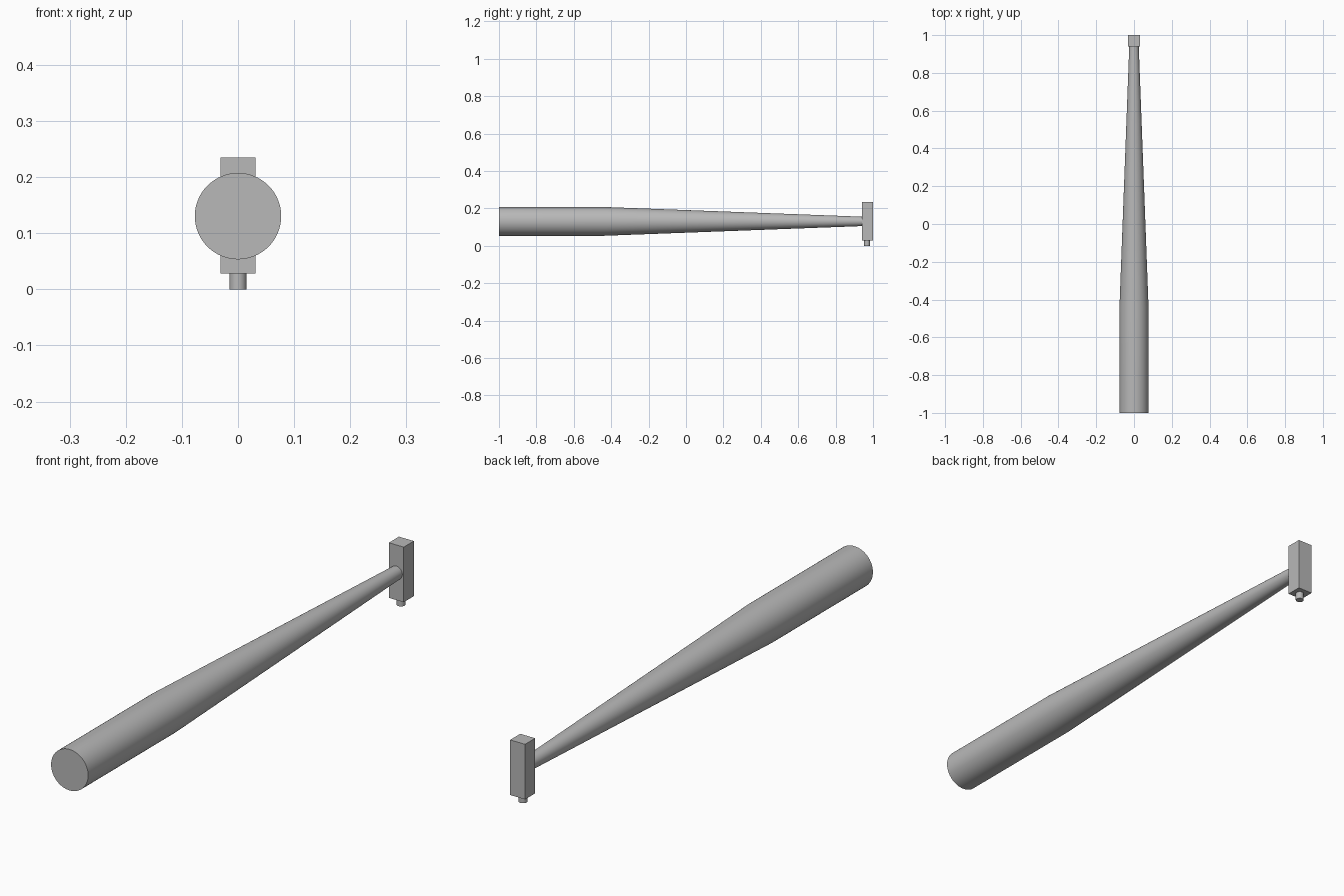
import bpy
import bmesh
from math import radians
from mathutils import Matrix, Vector

default = bpy.data.objects.get("Cube")
if default:
    bpy.data.objects.remove(default, do_unlink=True)

# Single plain grey for every part
grey = bpy.data.materials.new("plain_grey")
grey.use_nodes = True
color = (0.48, 0.48, 0.48, 1)
grey.diffuse_color = color
grey.node_tree.nodes["Principled BSDF"].inputs["Base Color"].default_value = color

AXIS_Z = 0.1305
SEGMENTS = 64


def finish(name, bm, smooth=False):
    bmesh.ops.recalc_face_normals(bm, faces=bm.faces)
    mesh = bpy.data.meshes.new(name)
    bm.to_mesh(mesh)
    bm.free()
    mesh.materials.append(grey)
    obj = bpy.data.objects.new(name, mesh)
    bpy.context.collection.objects.link(obj)
    if smooth:
        bpy.ops.object.select_all(action="DESELECT")
        obj.select_set(True)
        bpy.context.view_layer.objects.active = obj
        bpy.ops.object.shade_smooth_by_angle(angle=radians(30))
    return obj


def lathe(name, profile, matrix):
    """Capped solid of revolution from (radius, height) pairs."""
    bm = bmesh.new()
    rings = []
    for radius, height in profile:
        ring = bmesh.ops.create_circle(bm, segments=SEGMENTS, radius=radius)["verts"]
        bmesh.ops.translate(bm, verts=ring, vec=(0, 0, height))
        rings.append(ring)
    for a, b in zip(rings, rings[1:]):
        for i in range(SEGMENTS):
            j = (i + 1) % SEGMENTS
            bm.faces.new((a[i], a[j], b[j], b[i]))
    bm.faces.new(rings[0])
    bm.faces.new(rings[-1])
    bm.transform(matrix)
    return finish(name, bm, smooth=True)


# Tapered shaft: straight barrel at the front, narrowing towards the back
lathe("tapered_shaft", [(0.077, -1), (0.077, -0.44), (0.025, 0.945)],
      Matrix.Translation((0, 0, AXIS_Z)) @ Matrix.Rotation(radians(-90), 4, "X"))

# Upright rectangular block on the narrow end
bm = bmesh.new()
bmesh.ops.create_cube(bm, size=1)
bmesh.ops.scale(bm, verts=bm.verts, vec=Vector((0.062, 0.06, 0.207)))
bmesh.ops.translate(bm, verts=bm.verts, vec=(0, 0.97, 0.1315))
finish("end_block", bm)

# Short round peg under the block
lathe("bottom_peg", [(0.015, 0), (0.015, 0.03)], Matrix.Translation((0, 0.968, 0)))
